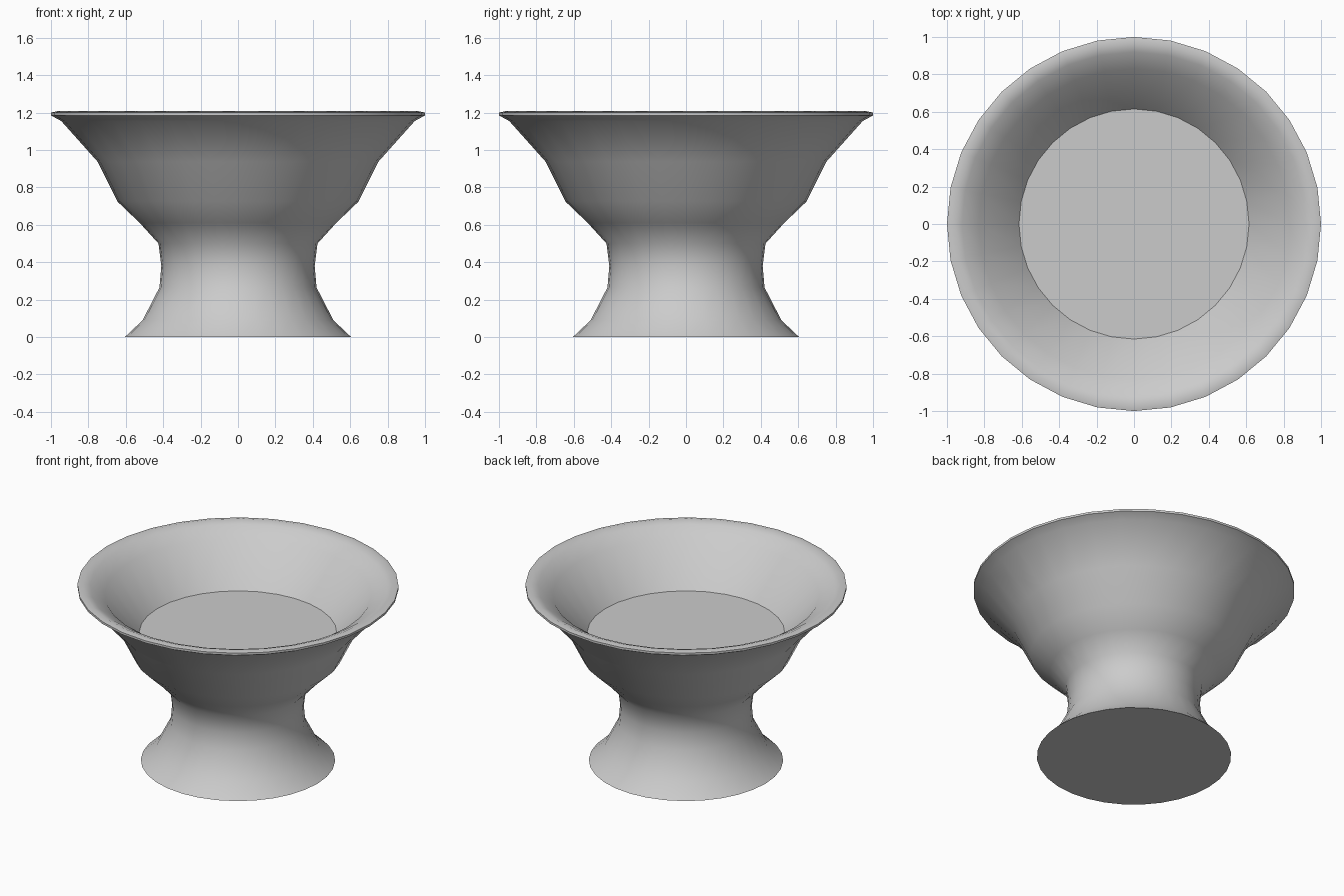
import bpy, bmesh, math

if "Cube" in bpy.data.objects:
    bpy.data.objects.remove(bpy.data.objects["Cube"])

SIDES = 32

# Profile (radius, height): foot, waist, flared bowl, lip, inner wall, bowl floor
profile = [
    (0.605, 0.0), (0.51, 0.09), (0.42, 0.265), (0.41, 0.38), (0.425, 0.50),
    (0.525, 0.61), (0.645, 0.725), (0.75, 0.937), (0.945, 1.155),
    (1.0, 1.185), (1.0, 1.2), (0.965, 1.208), (0.92, 1.19),
    (0.83, 1.135), (0.615, 0.875),
]

bm = bmesh.new()


def ring(radius, z):
    return [bm.verts.new((radius * math.cos(2 * math.pi * i / SIDES),
                          radius * math.sin(2 * math.pi * i / SIDES), z))
            for i in range(SIDES)]


# Revolve the profile
rings = [ring(r, z) for r, z in profile]
for a, b in zip(rings, rings[1:]):
    for i in range(SIDES):
        j = (i + 1) % SIDES
        bm.faces.new((a[i], a[j], b[j], b[i]))

# Underside and bowl floor
bm.faces.new(rings[0][::-1])
bm.faces.new(rings[-1])
bmesh.ops.recalc_face_normals(bm, faces=bm.faces)

mesh = bpy.data.meshes.new("pedestal_bowl")
bm.to_mesh(mesh)
bm.free()
bowl = bpy.data.objects.new("pedestal_bowl", mesh)
bpy.context.collection.objects.link(bowl)

# Smooth walls, crisp lip, floor and base edges
bpy.context.view_layer.objects.active = bowl
bowl.select_set(True)
bpy.ops.object.shade_smooth_by_angle(angle=math.radians(40))
